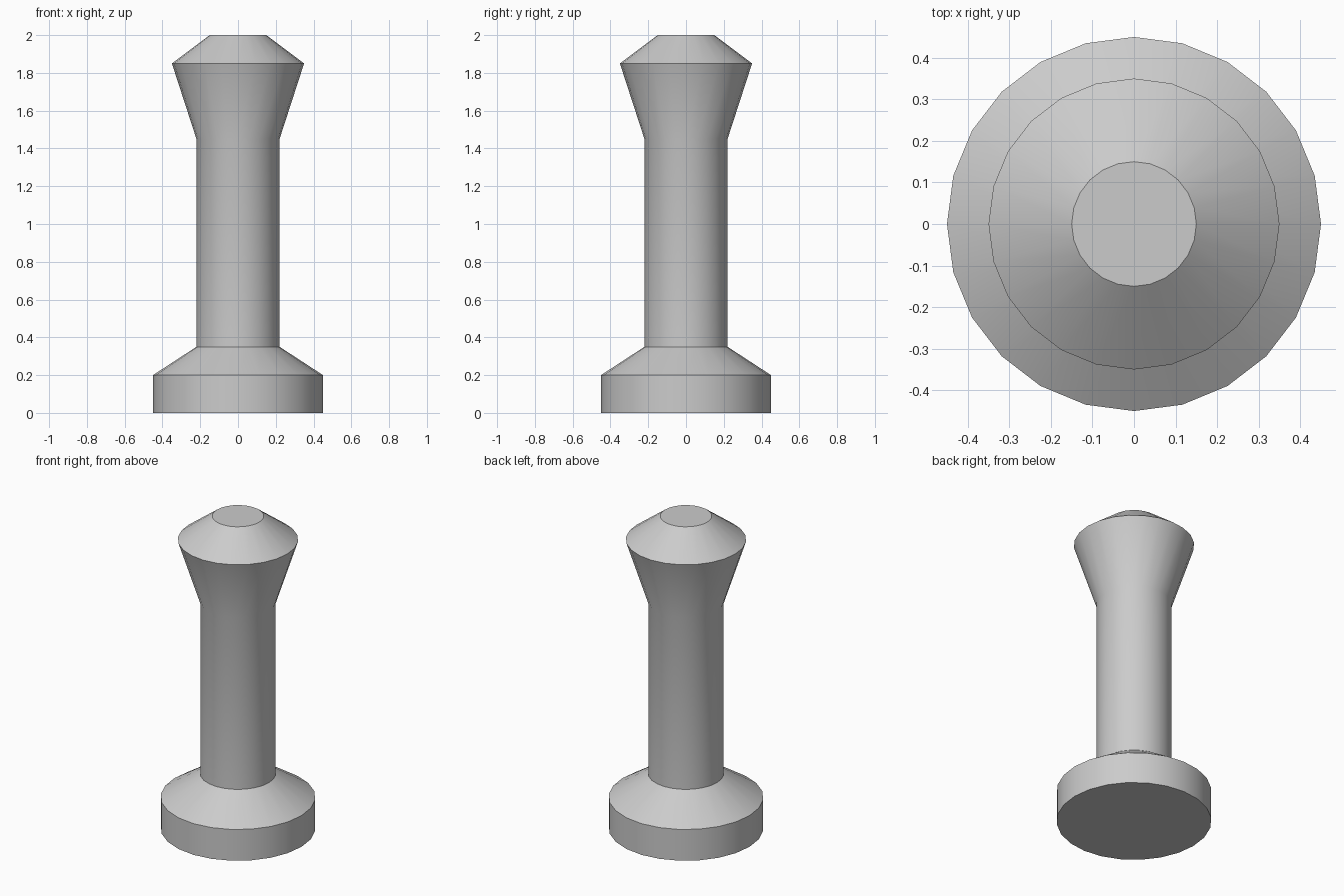
import bpy
import bmesh
import math
from mathutils import Matrix

SIDES = 24

cube = bpy.data.objects.get("Cube")
if cube:
    bpy.data.objects.remove(cube, do_unlink=True)

# Single plain grey
grey = bpy.data.materials.new("plain grey")
grey.use_nodes = True
colour = (0.6, 0.6, 0.6, 1)
grey.diffuse_color = colour
grey.node_tree.nodes["Principled BSDF"].inputs["Base Color"].default_value = colour


def lathe(name, profile):
    """Spin a (radius, height) profile around z and cap both ends."""
    bm = bmesh.new()
    points = [bm.verts.new((r, 0, z)) for r, z in profile]
    edges = [bm.edges.new(pair) for pair in zip(points, points[1:])]
    bmesh.ops.spin(bm, geom=points + edges, cent=(0, 0, 0), axis=(0, 0, 1),
                   angle=math.tau, steps=SIDES, use_merge=True)
    bmesh.ops.remove_doubles(bm, verts=bm.verts, dist=0.0001)
    bmesh.ops.holes_fill(bm, edges=[e for e in bm.edges if e.is_boundary], sides=0)
    bmesh.ops.recalc_face_normals(bm, faces=bm.faces)
    mesh = bpy.data.meshes.new(name)
    bm.to_mesh(mesh)
    bm.free()
    mesh.materials.append(grey)
    obj = bpy.data.objects.new(name, mesh)
    bpy.context.collection.objects.link(obj)
    bpy.ops.object.select_all(action="DESELECT")
    obj.select_set(True)
    bpy.context.view_layer.objects.active = obj
    bpy.ops.object.shade_smooth_by_angle(angle=math.radians(30))
    return obj


# Disc foot, sloped shoulder, straight shaft, flared head, bevelled crown
lathe("turned_peg", [
    (0.45, 0), (0.45, 0.2),
    (0.22, 0.35), (0.22, 1.45),
    (0.35, 1.85), (0.15, 2),
])
